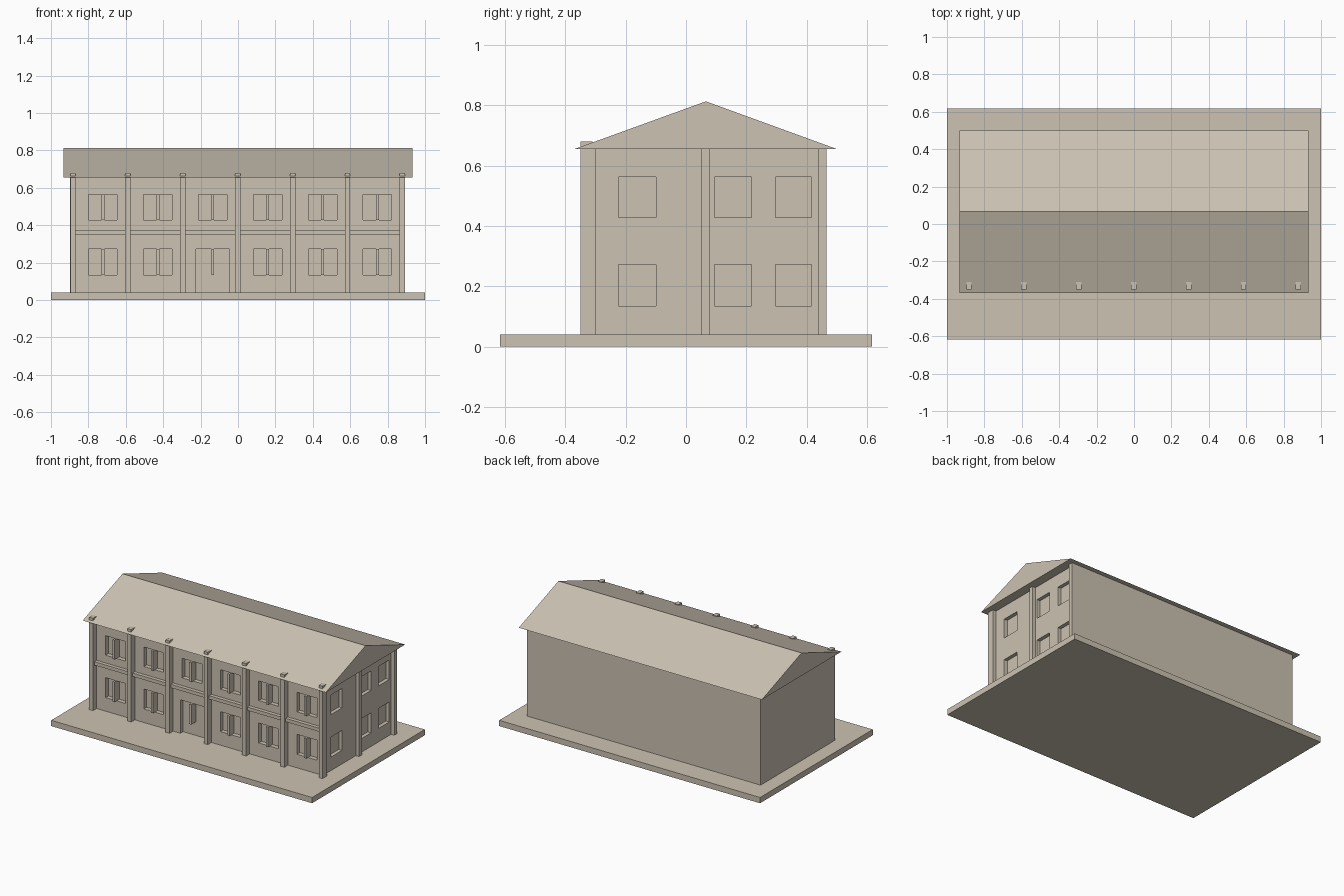
import bpy, bmesh

if "Cube" in bpy.data.objects:
    bpy.data.objects.remove(bpy.data.objects["Cube"])

stone = bpy.data.materials.new("warm_stone")
stone.diffuse_color = (0.60, 0.54, 0.445, 1)
stone.use_nodes = True
stone.node_tree.nodes["Principled BSDF"].inputs["Base Color"].default_value = stone.diffuse_color


def finish(name, bm):
    mesh = bpy.data.meshes.new(name)
    bmesh.ops.recalc_face_normals(bm, faces=bm.faces)
    bm.to_mesh(mesh)
    bm.free()
    mesh.materials.append(stone)
    obj = bpy.data.objects.new(name, mesh)
    bpy.context.collection.objects.link(obj)
    return obj


def boxes(name, spans):
    """One object made of boxes given as (x0, x1, y0, y1, z0, z1)."""
    bm = bmesh.new()
    for x0, x1, y0, y1, z0, z1 in spans:
        for v in bmesh.ops.create_cube(bm, size=1)["verts"]:
            v.co = ((x0, x1)[v.co.x > 0], (y0, y1)[v.co.y > 0], (z0, z1)[v.co.z > 0])
    return finish(name, bm)


GROUND, EAVES = 0.04, 0.655
LEFT, RIGHT, FRONT, BACK = -0.898, 0.868, -0.31, 0.465
BAY = 0.2935
FLOORS = [(0.134, 0.272), (0.428, 0.563)]
pillars = [-0.882 + i * BAY for i in range(7)]
windows = [-0.722 + i * BAY for i in range(6)]
DOOR = 2

# Ground slab and solid building body
boxes("ground_slab", [(-1, 1, -0.617, 0.617, 0, GROUND)])
body = boxes("walls", [(LEFT, RIGHT, FRONT, BACK, GROUND, EAVES)])

# Window and door recesses, front and right side
holes = []
for floor, (z0, z1) in enumerate(FLOORS):
    for i, x in enumerate(windows):
        if floor == 0 and i == DOOR:
            holes.append((x - 0.09, x + 0.09, FRONT - 0.1, FRONT + 0.03, GROUND - 0.01, z1))
        else:
            holes.append((x - 0.076, x + 0.076, FRONT - 0.1, FRONT + 0.03, z0, z1))
    for y0, y1 in [(-0.223, -0.1), (0.095, 0.217), (0.297, 0.416)]:
        holes.append((RIGHT - 0.025, RIGHT + 0.1, y0, y1, z0, z1))
cutter = boxes("recess_cutter", holes)
cutter.hide_render = True
mod = body.modifiers.new("recesses", "BOOLEAN")
mod.object, mod.operation, mod.solver = cutter, "DIFFERENCE", "EXACT"
bpy.context.view_layer.objects.active = body
bpy.ops.object.modifier_apply(modifier=mod.name)
bpy.data.objects.remove(cutter)

# Upright posts in the middle of each front opening
boxes("window_posts", [(x - 0.008, x + 0.008, FRONT - 0.02, FRONT + 0.03, z0, z1)
                       for z0, z1 in FLOORS for x in windows])

# Front pillars poke up through the eaves; side pillars stop below them
boxes("front_pillars", [(x - 0.0145, x + 0.0145, -0.35, FRONT, GROUND, 0.68)
                        for x in pillars])
boxes("side_pillars", [(RIGHT, 0.893, y0, y1, GROUND, EAVES)
                       for y0, y1 in [(FRONT, -0.3), (0.05, 0.08), (0.437, BACK)]])

# Ledges between the floors, one per bay
boxes("floor_ledges", [(a + 0.0145, b - 0.0145, FRONT - 0.025, FRONT, 0.35, 0.374)
                       for a, b in zip(pillars, pillars[1:])])

# Gabled roof: triangular profile extruded along x
bm = bmesh.new()
profile = [(-0.37, EAVES), (0.5, EAVES), (0.066, 0.813)]
end = bm.faces.new([bm.verts.new((-0.932, y, z)) for y, z in profile])
ext = bmesh.ops.extrude_face_region(bm, geom=[end], use_keep_orig=True)
for v in ext["geom"]:
    if isinstance(v, bmesh.types.BMVert):
        v.co.x = 0.932
finish("gabled_roof", bm)
